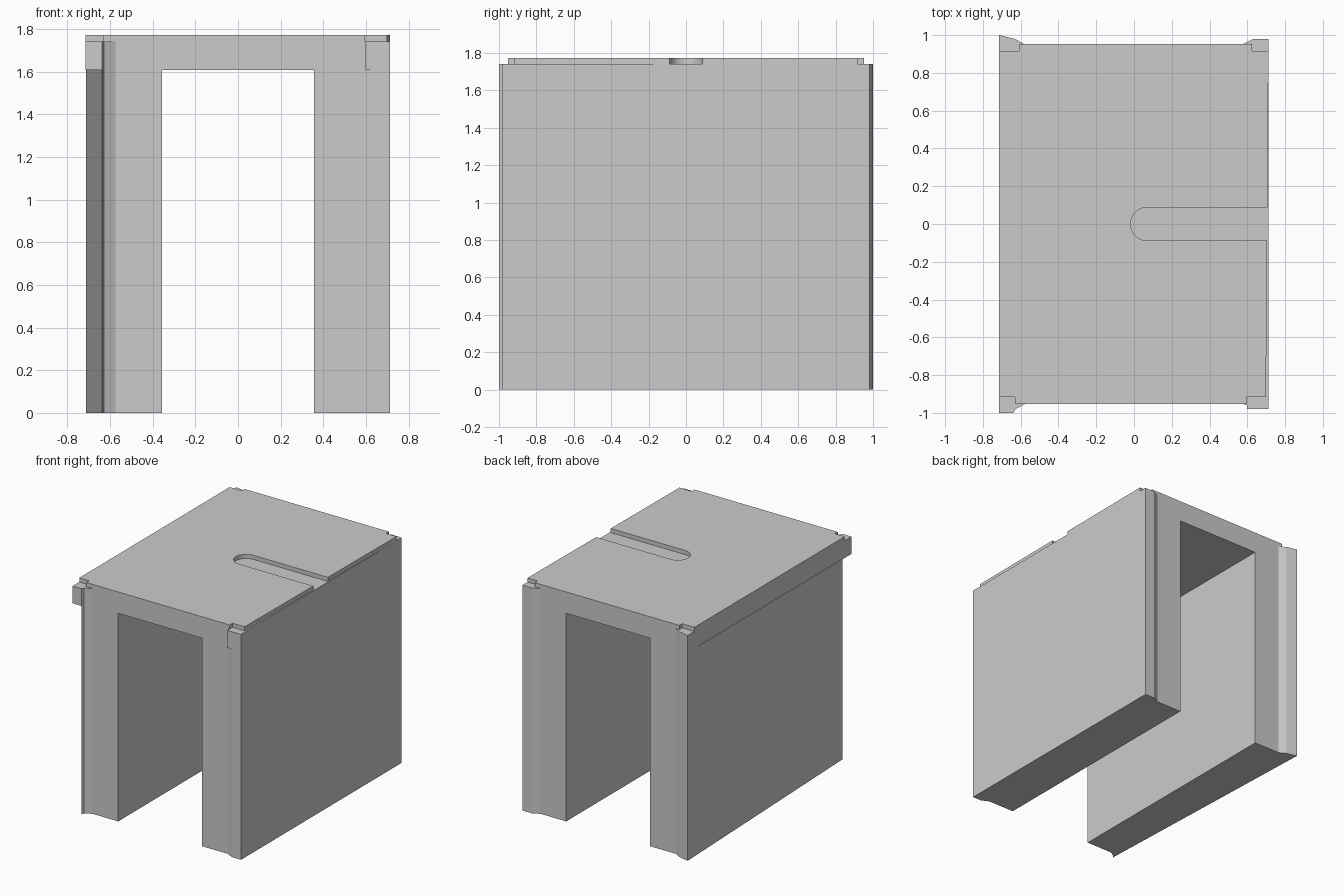
import bpy, bmesh, math

if "Cube" in bpy.data.objects:
    bpy.data.objects.remove(bpy.data.objects["Cube"])


def prism(name, pts, z0, z1):
    """Closed prism from an xy outline."""
    bm = bmesh.new()
    face = bm.faces.new([bm.verts.new((x, y, z0)) for x, y in pts])
    new = bmesh.ops.extrude_face_region(bm, geom=[face])["geom"]
    bm.faces.index_update()
    for v in new:
        if isinstance(v, bmesh.types.BMVert):
            v.co.z = z1
    bmesh.ops.recalc_face_normals(bm, faces=bm.faces)
    mesh = bpy.data.meshes.new(name)
    bm.to_mesh(mesh)
    bm.free()
    obj = bpy.data.objects.new(name, mesh)
    bpy.context.collection.objects.link(obj)
    return obj


def rect(x0, x1, y0, y1):
    return [(x0, y0), (x1, y0), (x1, y1), (x0, y1)]


def cut(target, pts, z0, z1):
    """Subtract a prism from the target and remove the cutter."""
    cutter = prism("cutter", pts, z0, z1)
    cutter.hide_render = True
    mod = target.modifiers.new("cut", "BOOLEAN")
    mod.operation = "DIFFERENCE"
    mod.solver = "EXACT"
    mod.object = cutter
    bpy.context.view_layer.objects.active = target
    bpy.ops.object.modifier_apply(modifier=mod.name)
    bpy.data.objects.remove(cutter, do_unlink=True)


TOP, STEP, ARCH, EDGE = 1.772, 1.74, 1.607, 0.952

# Body outline with the four flared corners
outline = [
    (-0.714, -1.0), (-0.637, -1.0), (-0.628, -0.98), (-0.575, -EDGE),
    (0.575, -EDGE), (0.597, -0.96), (0.597, -0.98), (0.712, -0.98),
    (0.712, 0.98), (0.63, 0.98), (0.575, EDGE),
    (-0.58, EDGE), (-0.63, 0.98), (-0.714, 1.0),
]
body = prism("archway_block", outline, 0, TOP)

# Through opening between the legs
cut(body, rect(-0.357, 0.357, -1.2, 1.2), -0.2, ARCH)

# Left leg's outer wall tapers inward toward the front, under the top block
cut(body, [(-0.7155, 1.05), (-0.632, -1.15), (-0.9, -1.15), (-0.9, 1.05)], -0.2, ARCH)

# Front right corner is sloped below the arch line
cut(body, [(0.575, -EDGE), (0.575, -1.2), (0.64, -1.2), (0.64, -0.981)], -0.2, ARCH)

# Top plate: straight front and back edges, notched corners
for sx, x, sy in ((-1, 0.63, -1), (-1, 0.61, 1), (1, 0.595, -1), (1, 0.625, 1)):
    for inner, y in ((0.57, EDGE), (x, 0.917)):
        cut(body, rect(*sorted((sx * inner, sx * 0.9)), *sorted((sy * y, sy * 1.2))), STEP, 2)

# Slightly skewed right edge of the top plate
cut(body, [(0.6965, -1.2), (0.7125, 0.99), (0.9, 0.99), (0.9, -1.2)], STEP, 2)

# Round-ended slot in the top
r = 0.088
arc = [(0.07 + r * math.cos(a), r * math.sin(a))
       for a in (math.pi / 2 + math.pi * i / 16 for i in range(17))]
cut(body, arc + [(0.9, -r), (0.9, r)], STEP, 2)
